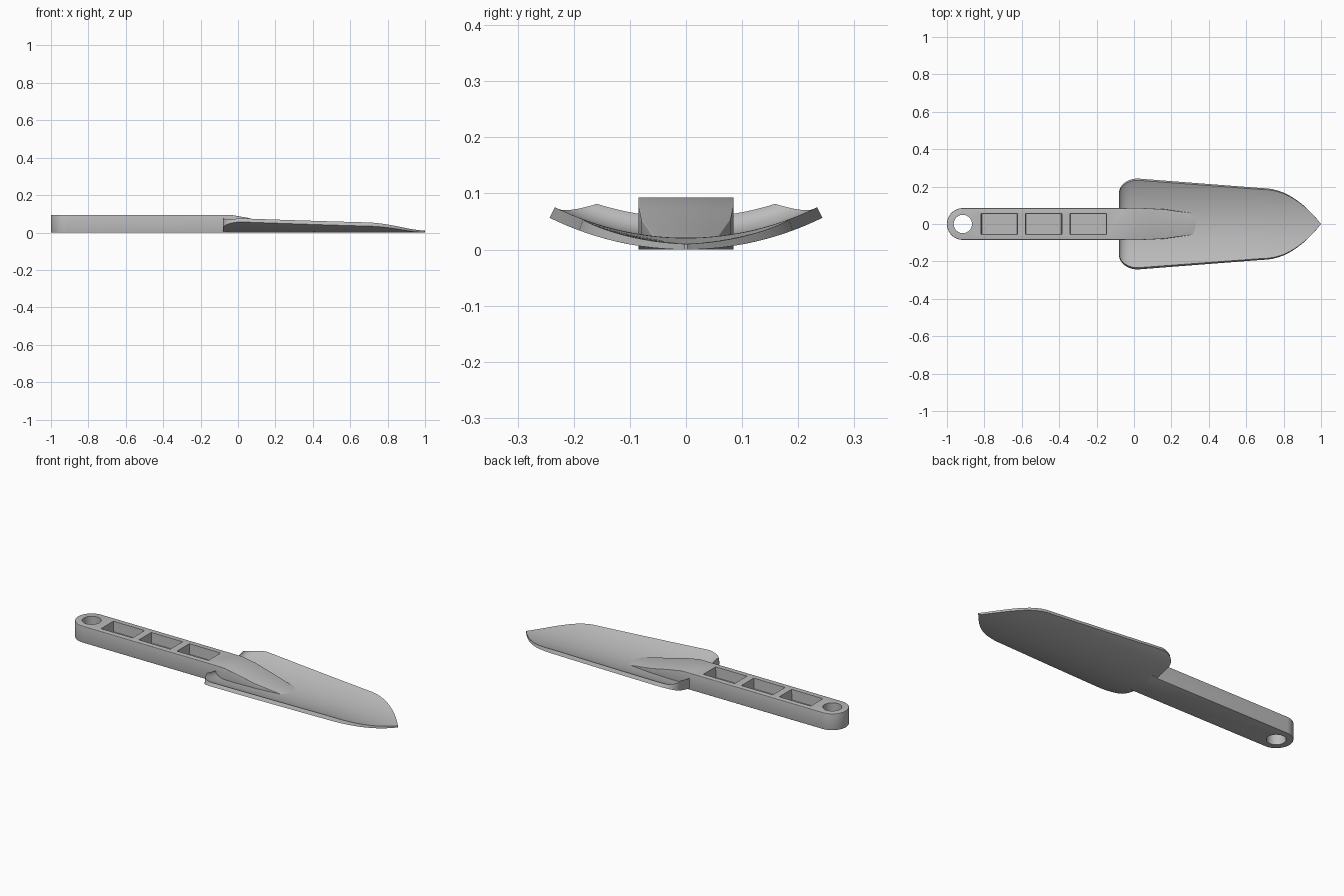
import bpy, bmesh, math

if "Cube" in bpy.data.objects:
    bpy.data.objects.remove(bpy.data.objects["Cube"], do_unlink=True)

grey = bpy.data.materials.new("grey plastic")
grey.use_nodes = True
colour = (0.5, 0.5, 0.5, 1)
grey.diffuse_color = colour
grey.node_tree.nodes["Principled BSDF"].inputs["Base Color"].default_value = colour


def make_object(name, bm):
    bmesh.ops.recalc_face_normals(bm, faces=bm.faces)
    mesh = bpy.data.meshes.new(name)
    bm.to_mesh(mesh)
    bm.free()
    mesh.materials.append(grey)
    obj = bpy.data.objects.new(name, mesh)
    bpy.context.collection.objects.link(obj)
    return obj


def activate(obj):
    bpy.ops.object.select_all(action="DESELECT")
    obj.select_set(True)
    bpy.context.view_layer.objects.active = obj


def interpolate(points, x):
    if x <= points[0][0]:
        return points[0][1]
    for (x0, v0), (x1, v1) in zip(points, points[1:]):
        if x <= x1:
            return v0 + (v1 - v0) * (x - x0) / (x1 - x0)
    return points[-1][1]


# Blade: curved sheet with a raised rear lip and pointed tip
BACK, SHOULDER, TAPER = -0.08, 0.02, 0.68
RADIUS = 0.55


def half_width(x):
    if x < SHOULDER:
        t = (SHOULDER - x) / (SHOULDER - BACK)
        return 0.165 + 0.078 * math.sqrt(max(0, 1 - t * t))
    if x < TAPER:
        return 0.243 - 0.051 * (x - SHOULDER) / (TAPER - SHOULDER)
    t = (x - TAPER) / (1 - TAPER)
    return max(0.003, 0.192 * (1 - t ** 2.1))


def lip(x):
    t = max(0, 1 - (x - BACK) / 0.06)
    return 0.036 * (1 - math.sqrt(1 - min(t, 1) ** 2))


def blade_mesh():
    stations = [SHOULDER - (SHOULDER - BACK) * math.cos(i / 14 * math.pi / 2) for i in range(14)]
    stations += [SHOULDER + (TAPER - SHOULDER) * i / 10 for i in range(10)]
    stations += [TAPER + (1 - TAPER) * math.sin(i / 16 * math.pi / 2) for i in range(17)]
    cols = 32
    bm = bmesh.new()
    lower, upper = [], []
    for x in stations:
        thick = interpolate([(0.7, 0.021), (1, 0.01)], x)
        low, up = [], []
        for j in range(cols + 1):
            y = half_width(x) * (2 * j / cols - 1)
            rise = math.sqrt(RADIUS ** 2 - y ** 2)
            z = RADIUS - rise
            low.append(bm.verts.new((x, y, z)))
            up.append(bm.verts.new((x, y - thick * y / RADIUS, z + thick * rise / RADIUS + lip(x))))
        lower.append(low)
        upper.append(up)
    for i in range(len(stations) - 1):
        for j in range(cols):
            for grid in (lower, upper):
                bm.faces.new((grid[i][j], grid[i + 1][j], grid[i + 1][j + 1], grid[i][j + 1]))
        for j in (0, cols):
            bm.faces.new((lower[i][j], lower[i + 1][j], upper[i + 1][j], upper[i][j]))
    for i in (0, -1):
        for j in range(cols):
            bm.faces.new((lower[i][j], lower[i][j + 1], upper[i][j + 1], upper[i][j]))
    return bm


blade = make_object("blade", blade_mesh())

# Handle: round-ended bar whose front slopes down onto the blade
HALF, TOP = 0.085, 0.093
HOLE_X = -1 + HALF
top_line = [(-0.03, TOP), (0.05, 0.079), (0.16, 0.053), (0.3, 0.026), (0.36, 0.016)]
side_line = [(0.05, 1), (0.16, 0.93), (0.3, 0.7), (0.36, 0.5)]
bottom_line = [(-0.06, 0), (-0.03, 0.012)]
NECK_END = 0.36

bm = bmesh.new()
outline = [(NECK_END, HALF)]
for i in range(33):
    a = math.pi / 2 + math.pi * i / 32
    outline.append((HOLE_X + HALF * math.cos(a), HALF * math.sin(a)))
outline.append((NECK_END, -HALF))
base = bm.faces.new([bm.verts.new((x, y, 0)) for x, y in outline])
extruded = bmesh.ops.extrude_face_region(bm, geom=[base])["geom"]
bmesh.ops.translate(bm, vec=(0, 0, TOP), verts=[v for v in extruded if isinstance(v, bmesh.types.BMVert)])
for cut in (-0.06, -0.03, 0.01, 0.05, 0.1, 0.16, 0.23, 0.3):
    geom = bm.verts[:] + bm.edges[:] + bm.faces[:]
    bmesh.ops.bisect_plane(bm, geom=geom, plane_co=(cut, 0, 0), plane_no=(1, 0, 0))
for v in bm.verts:
    x = v.co.x
    v.co.z = interpolate(top_line if v.co.z > TOP / 2 else bottom_line, x)
    v.co.y *= interpolate(side_line, x)
handle = make_object("handle", bm)
bevel = handle.modifiers.new("soft edges", "BEVEL")
bevel.width = 0.007
bevel.segments = 3
bevel.limit_method = "ANGLE"
bevel.angle_limit = math.radians(40)
activate(handle)
bpy.ops.object.modifier_apply(modifier=bevel.name)

# Hanging hole and three pockets
FLOOR = 0.035
cutters = []
bm = bmesh.new()
bmesh.ops.create_cone(bm, cap_ends=True, segments=48, radius1=0.049, radius2=0.049, depth=0.4)
bmesh.ops.translate(bm, vec=(HOLE_X, 0, 0), verts=bm.verts)
cutters.append(make_object("hole_cutter", bm))
for x in (-0.72, -0.483, -0.245):
    bm = bmesh.new()
    bmesh.ops.create_cube(bm, size=1)
    for v in bm.verts:
        draft = 0.5 if v.co.z > 0 else 0.47
        v.co = (x + 0.2 * math.copysign(draft, v.co.x),
                0.112 * math.copysign(draft, v.co.y),
                0.12 if v.co.z > 0 else FLOOR)
    cutters.append(make_object("pocket_cutter", bm))
for cutter in cutters:
    cutter.hide_render = True
    mod = handle.modifiers.new("cut", "BOOLEAN")
    mod.operation = "DIFFERENCE"
    mod.solver = "EXACT"
    mod.object = cutter
    activate(handle)
    bpy.ops.object.modifier_apply(modifier=mod.name)
    bpy.data.objects.remove(cutter, do_unlink=True)

for obj in (blade, handle):
    activate(obj)
    bpy.ops.object.shade_smooth_by_angle(angle=math.radians(30))
